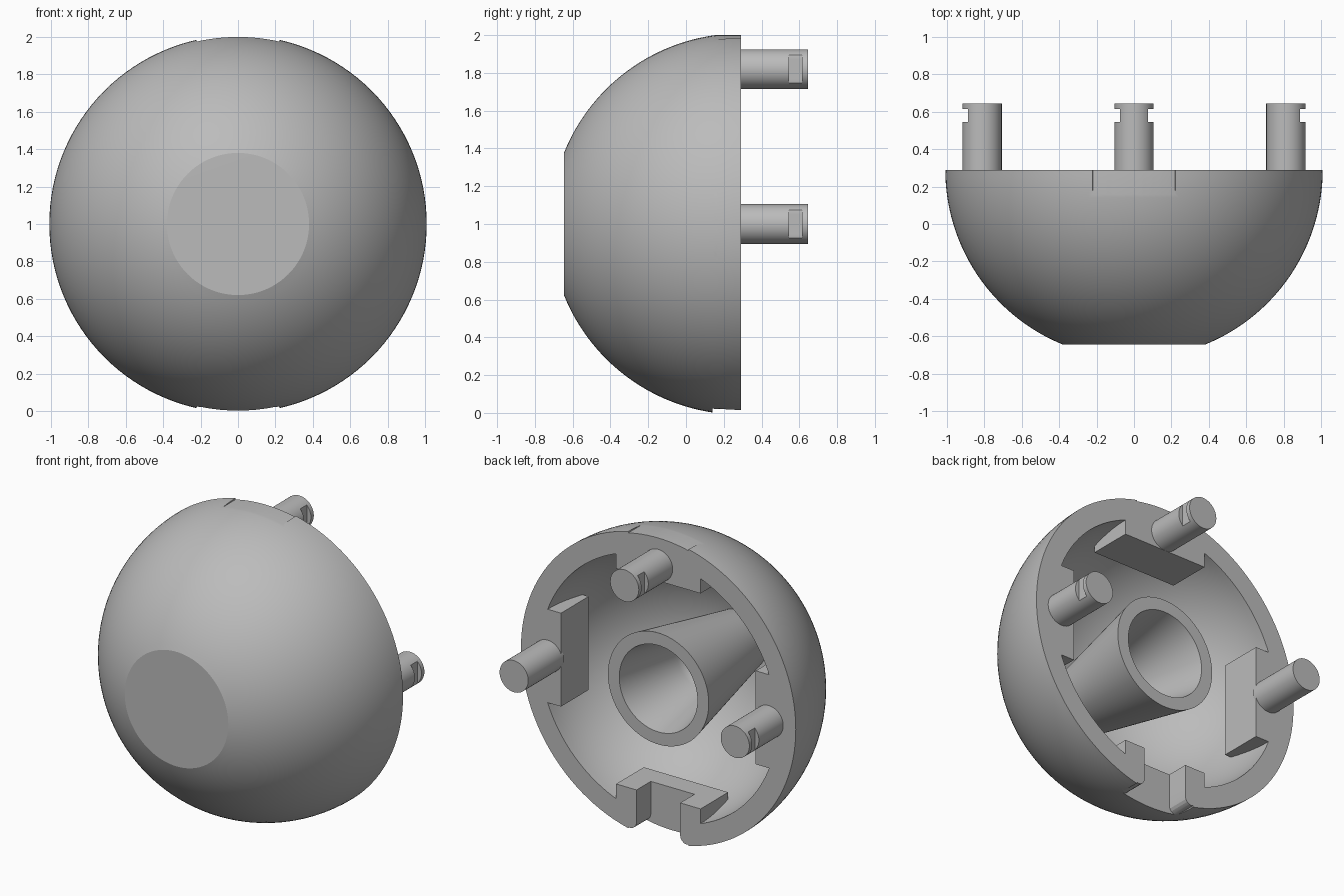
import bpy, bmesh
from math import sin, cos, asin, pi, radians
from mathutils import Matrix, Vector

cube = bpy.data.objects.get("Cube")
if cube:
    bpy.data.objects.remove(cube)

grey = bpy.data.materials.new("plain grey")
grey.use_nodes = True
grey.diffuse_color = (0.5, 0.5, 0.5, 1)
grey.node_tree.nodes["Principled BSDF"].inputs["Base Color"].default_value = (0.5, 0.5, 0.5, 1)

RIM = 0.29                      # y of the open back rim
CENTRE = Vector((0, 0, 1))


def finish(name, bm):
    bmesh.ops.recalc_face_normals(bm, faces=bm.faces)
    mesh = bpy.data.meshes.new(name)
    bm.to_mesh(mesh)
    bm.free()
    mesh.materials.append(grey)
    obj = bpy.data.objects.new(name, mesh)
    bpy.context.collection.objects.link(obj)
    return obj


def add_prism(bm, outline, y0, y1):
    """Extrude an (x, z) outline along y."""
    face = bm.faces.new([bm.verts.new((x, y0, z)) for x, z in outline])
    top = bmesh.ops.extrude_face_region(bm, geom=[face])["geom"]
    moved = [v for v in top if isinstance(v, bmesh.types.BMVert)]
    bmesh.ops.translate(bm, verts=moved, vec=(0, y1 - y0, 0))


def prism(name, outline, y0, y1, turn=0):
    """Prism drawn around the centre axis, then turned about it."""
    bm = bmesh.new()
    add_prism(bm, outline, y0, y1)
    bm.transform(Matrix.Translation(CENTRE) @ Matrix.Rotation(turn, 4, 'Y'))
    return finish(name, bm)


def cut(target, cutter):
    mod = target.modifiers.new("cut", 'BOOLEAN')
    mod.operation = 'DIFFERENCE'
    mod.solver = 'EXACT'
    mod.object = cutter
    bpy.context.view_layer.objects.active = target
    bpy.ops.object.modifier_apply(modifier=mod.name)


def arc(radius, start, end, steps):
    """(radius, y) points of a sphere profile centred on the rim plane."""
    angles = [start + (end - start) * i / steps for i in range(steps + 1)]
    return [(radius * sin(t), RIM - radius * cos(t)) for t in angles]


# Dome shell with hollow inside and central tapered socket, as one turned profile
OUTER, INNER = 1.009, 0.87
profile = [(0, -0.645)] + arc(OUTER, asin(0.38 / OUTER), pi / 2, 32)
profile += arc(INNER, pi / 2, asin(0.2 / INNER), 28)
profile += [(0.37, RIM), (0.287, RIM)]
bore_r, bore_y = 0.197, RIM - 0.45
profile += [(bore_r * cos(a * pi / 24), bore_y - bore_r * sin(a * pi / 24)) for a in range(12)]
profile += [(0, bore_y - bore_r)]
bm = bmesh.new()
verts = [bm.verts.new((r, y, 1)) for r, y in profile]
edges = [bm.edges.new(pair) for pair in zip(verts, verts[1:])]
bmesh.ops.spin(bm, geom=verts + edges, cent=CENTRE, axis=(0, 1, 0),
               angle=2 * pi, steps=128, use_merge=True)
bmesh.ops.remove_doubles(bm, verts=bm.verts, dist=0.0001)
shell = finish("dome_shell", bm)

# Shallow relief patches on the four sides of the rim
half = asin(0.22)
sweep = [-half + 2 * half * i / 12 for i in range(13)]
patch = [(sin(a), cos(a)) for a in sweep] + [(1.1 * sin(a), 1.1 * cos(a)) for a in reversed(sweep)]
cutters = []
for i in range(4):
    cutters.append(prism("patch_cutter", patch, 0.14, 0.4, i * pi / 2))
    cut(shell, cutters[-1])

# Inner bosses carrying the pins, plus one at the bottom
block = [(-0.31, 0.715), (0.31, 0.715), (0.31, 0.9), (-0.31, 0.9)]
names = ["top_boss", "left_boss", "bottom_boss", "right_boss"]
bosses = [prism(n, block, 0, RIM, i * pi / 2) for i, n in enumerate(names)]

# Slot through the bottom of the rim, with rounded outer corners
side = [(0.16, -0.6), (0.16, -0.93), (0.164, -0.95), (0.175, -0.965),
        (0.19, -0.975), (0.21, -0.98), (0.24, -1.1)]
slot = prism("slot_cutter", side + [(-x, z) for x, z in reversed(side)], 0.14, 0.4)
cutters.append(slot)
cut(shell, slot)
cut(bosses[2], slot)
for c in cutters:
    bpy.data.objects.remove(c)


# Pins with flats cut near the tip
def pin(name, x, z, low, high):
    r = 0.105
    ring = [(r * cos(i * pi / 24), r * sin(i * pi / 24)) for i in range(48)]
    neck = [(min(max(a, -low), high), b) for a, b in ring]
    bm = bmesh.new()
    for outline, y0, y1 in ((ring, 0.27, 0.545), (neck, 0.545, 0.615), (ring, 0.615, 0.645)):
        add_prism(bm, outline, y0, y1)
    bm.transform(Matrix.Translation((x, 0, z)))
    return finish(name, bm)


FLAT, FULL = 0.076, 0.2
pins = [pin("top_pin", 0, 1.82, FLAT, FLAT),
        pin("left_pin", 0.812, 1, FULL, FLAT),
        pin("right_pin", -0.812, 1, FLAT, FULL)]

# Smooth curved faces, keep edges sharp
bpy.ops.object.select_all(action='DESELECT')
for obj in [shell] + bosses + pins:
    obj.select_set(True)
bpy.context.view_layer.objects.active = shell
bpy.ops.object.shade_smooth_by_angle(angle=radians(20))
